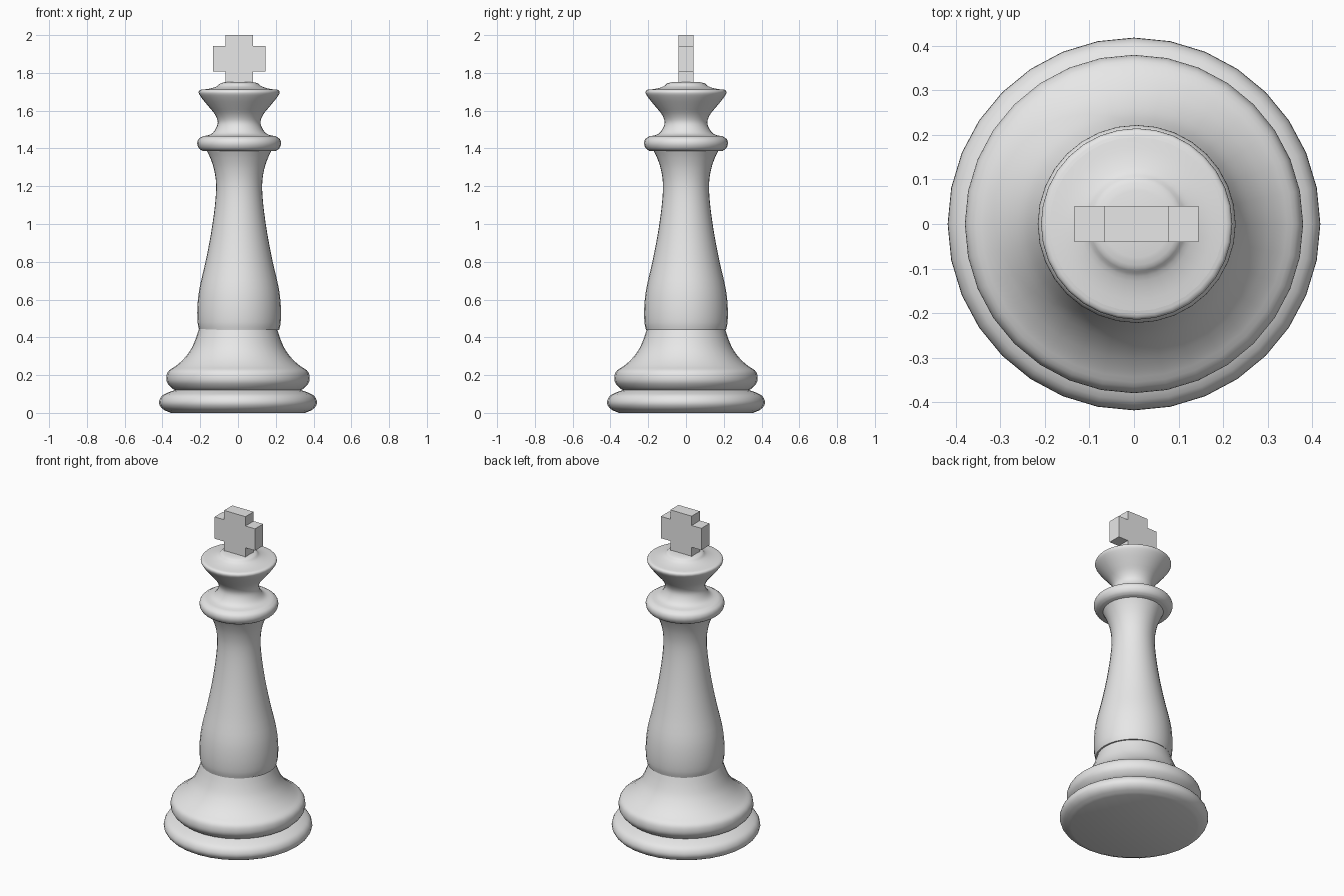
import bpy, bmesh, math
from mathutils import Vector

if "Cube" in bpy.data.objects:
    bpy.data.objects.remove(bpy.data.objects["Cube"], do_unlink=True)

SIDES = 32
AXIS_X = 0.006   # upper parts sit very slightly off the foot's axis

grey = bpy.data.materials.new("pale grey")
grey.use_nodes = True
grey.diffuse_color = (0.8, 0.8, 0.8, 1)
grey.node_tree.nodes["Principled BSDF"].inputs["Base Color"].default_value = (0.8, 0.8, 0.8, 1)


def finish(name, bm, smooth):
    bmesh.ops.recalc_face_normals(bm, faces=bm.faces)
    mesh = bpy.data.meshes.new(name)
    bm.to_mesh(mesh)
    bm.free()
    mesh.materials.append(grey)
    obj = bpy.data.objects.new(name, mesh)
    bpy.context.collection.objects.link(obj)
    if smooth:
        bpy.ops.object.select_all(action='DESELECT')
        obj.select_set(True)
        bpy.context.view_layer.objects.active = obj
        bpy.ops.object.shade_smooth_by_angle(angle=math.radians(40))
    return obj


def smooth_curve(points, steps=3):
    """Catmull-Rom curve through the (radius, height) points."""
    p = [Vector(q) for q in points]
    p = [2 * p[0] - p[1]] + p + [2 * p[-1] - p[-2]]
    curve = []
    for a, b, c, d in zip(p, p[1:], p[2:], p[3:]):
        for i in range(steps):
            t = i / steps
            curve.append(0.5 * (2 * b + (c - a) * t + (2 * a - 5 * b + 4 * c - d) * t ** 2
                                + (3 * b - a - 3 * c + d) * t ** 3))
    return curve + [p[-2]]


def turned(name, points, x=0.0):
    """Turn a profile round the vertical axis and cap both ends."""
    bm = bmesh.new()
    rings = []
    for r, z in smooth_curve(points):
        angles = [math.tau * i / SIDES for i in range(SIDES)]
        rings.append([bm.verts.new((x + r * math.cos(a), r * math.sin(a), z)) for a in angles])
    for low, high in zip(rings, rings[1:]):
        for i in range(SIDES):
            j = (i + 1) % SIDES
            bm.faces.new((low[i], low[j], high[j], high[i]))
    bm.faces.new(rings[0])
    bm.faces.new(rings[-1])
    return finish(name, bm, True)


# Stepped base
turned("foot_ring", [(0.355, 0), (0.398, 0.02), (0.418, 0.052), (0.405, 0.088),
                     (0.37, 0.108), (0.33, 0.122)])
turned("base_skirt", [(0.33, 0.118), (0.355, 0.135), (0.377, 0.165), (0.378, 0.2),
                      (0.365, 0.225), (0.33, 0.248), (0.288, 0.285), (0.25, 0.335),
                      (0.225, 0.39), (0.207, 0.445)])

# Tapering column
turned("column", [(0.212, 0.44), (0.22, 0.48), (0.221, 0.56), (0.21, 0.66), (0.178, 0.8),
                  (0.149, 0.95), (0.128, 1.1), (0.122, 1.21), (0.133, 1.29),
                  (0.153, 1.35), (0.172, 1.39)], AXIS_X)

# Collar and flared crown
turned("collar", [(0.192, 1.386), (0.212, 1.4), (0.222, 1.425), (0.215, 1.45), (0.19, 1.466)],
       AXIS_X)
turned("crown", [(0.19, 1.465), (0.15, 1.475), (0.125, 1.502), (0.113, 1.54), (0.128, 1.58),
                 (0.16, 1.62), (0.193, 1.66), (0.213, 1.69), (0.212, 1.705), (0.202, 1.711)],
       AXIS_X)
turned("crown_cap", [(0.203, 1.71), (0.155, 1.717), (0.118, 1.729), (0.1, 1.744), (0.075, 1.751)],
       AXIS_X)

# Cross on top, as one extruded outline
arm, stem, depth = 0.139, 0.073, 0.04
bottom, low, high, top = 1.745, 1.807, 1.942, 2.0
half = [(stem, bottom), (stem, low), (arm, low), (arm, high), (stem, high), (stem, top)]
outline = half + [(-x, z) for x, z in reversed(half)]
bm = bmesh.new()
face = bm.faces.new([bm.verts.new((AXIS_X + x, -depth, z)) for x, z in outline])
grown = bmesh.ops.extrude_face_region(bm, geom=[face])
bmesh.ops.translate(bm, vec=(0, 2 * depth, 0),
                    verts=[g for g in grown["geom"] if isinstance(g, bmesh.types.BMVert)])
finish("cross", bm, False)
